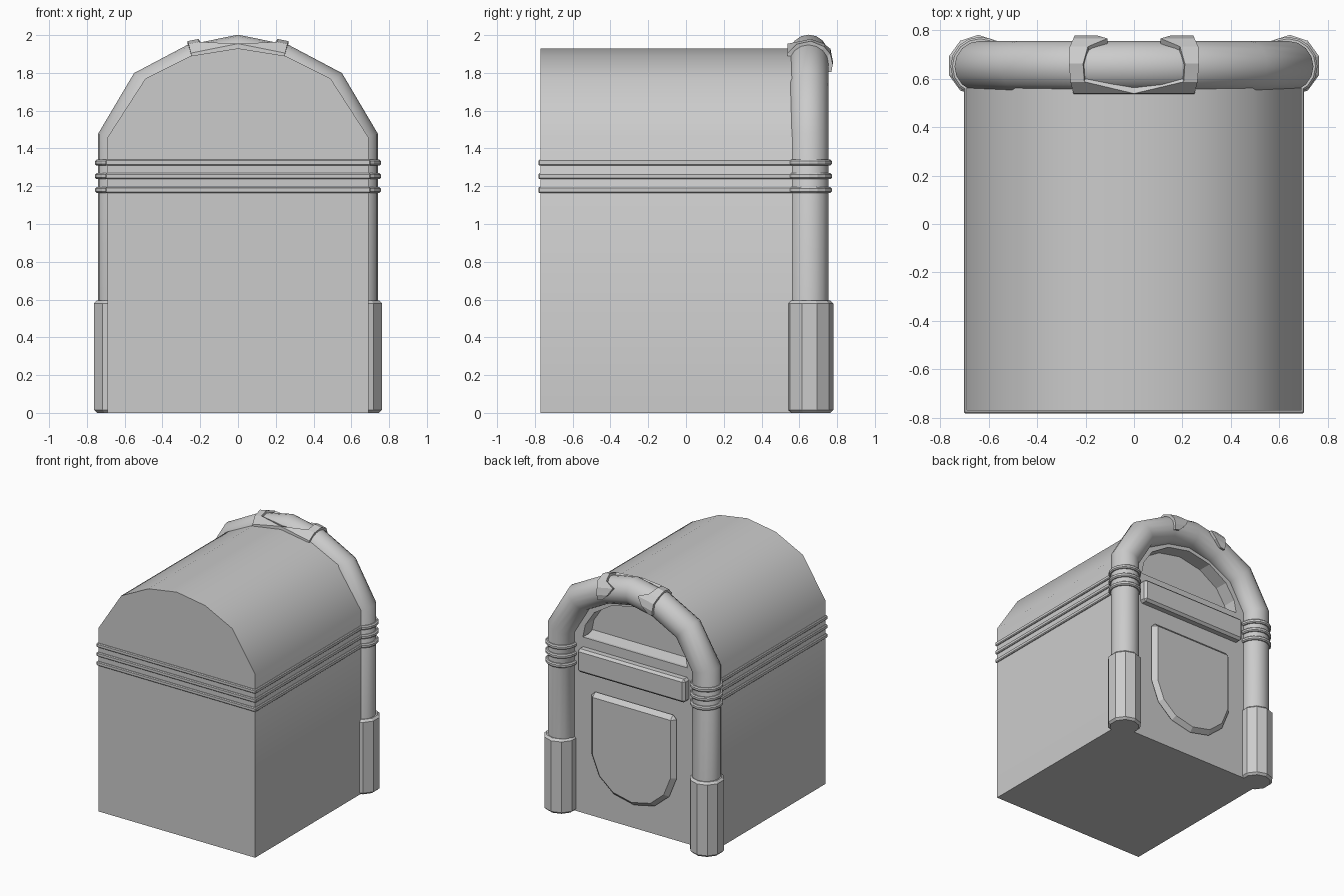
import bpy, bmesh
from math import sin, cos, radians, pi
from mathutils import Vector

if "Cube" in bpy.data.objects:
    bpy.data.objects.remove(bpy.data.objects["Cube"])

TY, TX, TR = 0.65, 0.635, 0.105   # tube centre y, x and radius
FRONT = 0.64                      # y of the decorated panel


def finish(name, bm, smooth=None, bevel=0):
    bmesh.ops.recalc_face_normals(bm, faces=bm.faces)
    me = bpy.data.meshes.new(name)
    bm.to_mesh(me)
    bm.free()
    ob = bpy.data.objects.new(name, me)
    bpy.context.collection.objects.link(ob)
    if bevel:
        m = ob.modifiers.new("bevel", 'BEVEL')
        m.width, m.segments, m.limit_method = bevel, 1, 'ANGLE'
        m.angle_limit = radians(50)
    if smooth:
        bpy.ops.object.select_all(action='DESELECT')
        ob.select_set(True)
        bpy.context.view_layer.objects.active = ob
        bpy.ops.object.shade_smooth_by_angle(angle=radians(smooth))
    return ob


def mirrored(half):
    """Close a half outline (x >= 0, ending on x = 0 or not) across x = 0."""
    return half + [(-x, z) for x, z in reversed(half) if x > 0]


def extrude(name, outline, y0, y1, **kw):
    bm = bmesh.new()
    f = bm.faces.new([bm.verts.new((x, y0, z)) for x, z in outline])
    r = bmesh.ops.extrude_face_region(bm, geom=[f])
    for v in r['geom']:
        if isinstance(v, bmesh.types.BMVert):
            v.co.y = y1
    return finish(name, bm, **kw)


def cylinder(name, x, y, z0, z1, r, n, **kw):
    bm = bmesh.new()
    bmesh.ops.create_cone(bm, cap_ends=True, segments=n, radius1=r, radius2=r, depth=z1 - z0)
    bmesh.ops.translate(bm, verts=bm.verts, vec=(x, y, (z0 + z1) / 2))
    return finish(name, bm, **kw)


# cabinet with arched roof
body = extrude("cabinet", mirrored([(0.69, 0), (0.69, 1.46), (0.49, 1.77), (0.25, 1.89), (0, 1.93)]),
               -0.77, FRONT, smooth=35)

# arched recess above the sign
cut = extrude("recess_cutter", mirrored([(0.46, 1.40), (0.44, 1.50), (0.36, 1.62), (0.2, 1.72), (0, 1.76)]),
              FRONT - 0.11, 0.9)
cut.hide_render = True
cut.hide_set(True)
mod = body.modifiers.new("recess", 'BOOLEAN')
mod.object, mod.operation, mod.solver = cut, 'DIFFERENCE', 'EXACT'

# sloping sill in the recess
bm = bmesh.new()
prof = [(FRONT, 1.395), (FRONT - 0.112, 1.395), (FRONT - 0.112, 1.42)]
rings = [[bm.verts.new((x, y, z)) for y, z in prof] for x in (-0.45, 0.45)]
for r in rings:
    bm.faces.new(r)
for i in range(3):
    j = (i + 1) % 3
    bm.faces.new([rings[0][i], rings[0][j], rings[1][j], rings[1][i]])
finish("sill", bm)

# sign bar and shield-shaped lower panel
extrude("sign_bar", mirrored([(0.475, 1.14), (0.475, 1.325)]), FRONT - 0.02, 0.70, bevel=0.018)
extrude("lower_panel", mirrored([(0.375, 1.0), (0.375, 0.5), (0.31, 0.34), (0.18, 0.23), (0, 0.19)]),
        FRONT - 0.02, FRONT + 0.045, bevel=0.035)

# tube arch swept along the outline with mitred bends
half = [(TX, 0.02), (TX, 1.45), (0.475, 1.72), (0.235, 1.847), (0, 1.895)]
path = [Vector(p) for p in mirrored(half)]
N = 16
bm = bmesh.new()
rings = []
for i, p in enumerate(path):
    a = (p - path[max(i - 1, 0)])
    b = (path[min(i + 1, len(path) - 1)] - p)
    a = (a if a.length else b).normalized()
    b = (b if b.length else a).normalized()
    t = (a + b).normalized()
    nrm = Vector((t.y, -t.x)) / t.dot(a)
    rings.append([bm.verts.new((p.x + nrm.x * TR * cos(k * 2 * pi / N), TY + TR * sin(k * 2 * pi / N),
                                p.y + nrm.y * TR * cos(k * 2 * pi / N))) for k in range(N)])
for r0, r1 in zip(rings, rings[1:]):
    for k in range(N):
        j = (k + 1) % N
        bm.faces.new([r0[k], r0[j], r1[j], r1[k]])
bm.faces.new(rings[0])
bm.faces.new(rings[-1])
finish("tube_arch", bm, smooth=40)

# feet around the tube ends
for s in (-1, 1):
    cylinder("tube_foot", s * 0.642, 0.653, 0, 0.595, 0.127, 10, bevel=0.016)

# three trim bands: round the cabinet and round both tubes
for z in (1.18, 1.253, 1.325):
    extrude("cabinet_band", mirrored([(0.702, z - 0.016), (0.702, z + 0.016)]), -0.782, 0.6, bevel=0.006)
    for s in (-1, 1):
        cylinder("tube_band", s * TX, TY, z - 0.016, z + 0.016, 0.122, 16, bevel=0.008)

# crown clip: back rail with two claws folding over the tube (angle, inner x, outer x)
rows = [(200, 0, 0.245), (152, 0, 0.25), (120, 0.205, 0.262), (85, 0.21, 0.268),
        (50, 0.19, 0.265), (25, 0.11, 0.25), (0, 0.15, 0.245), (-20, 0.2, 0.24)]
bm = bmesh.new()
for s in (-1, 1):
    prev = None
    for ang, x0, x1 in rows:
        a = radians(ang)
        cur = [bm.verts.new((s * x, TY + 0.127 * cos(a), 1.895 - 0.2 * x + 0.127 * sin(a))) for x in (x0, x1)]
        if prev:
            f = [prev[0], prev[1], cur[1], cur[0]]
            bm.faces.new(f if s > 0 else f[::-1])
        prev = cur
bmesh.ops.remove_doubles(bm, verts=bm.verts, dist=0.0001)
clip = finish("crown_clip", bm)
m = clip.modifiers.new("thickness", 'SOLIDIFY')
m.thickness, m.offset = 0.03, -1
